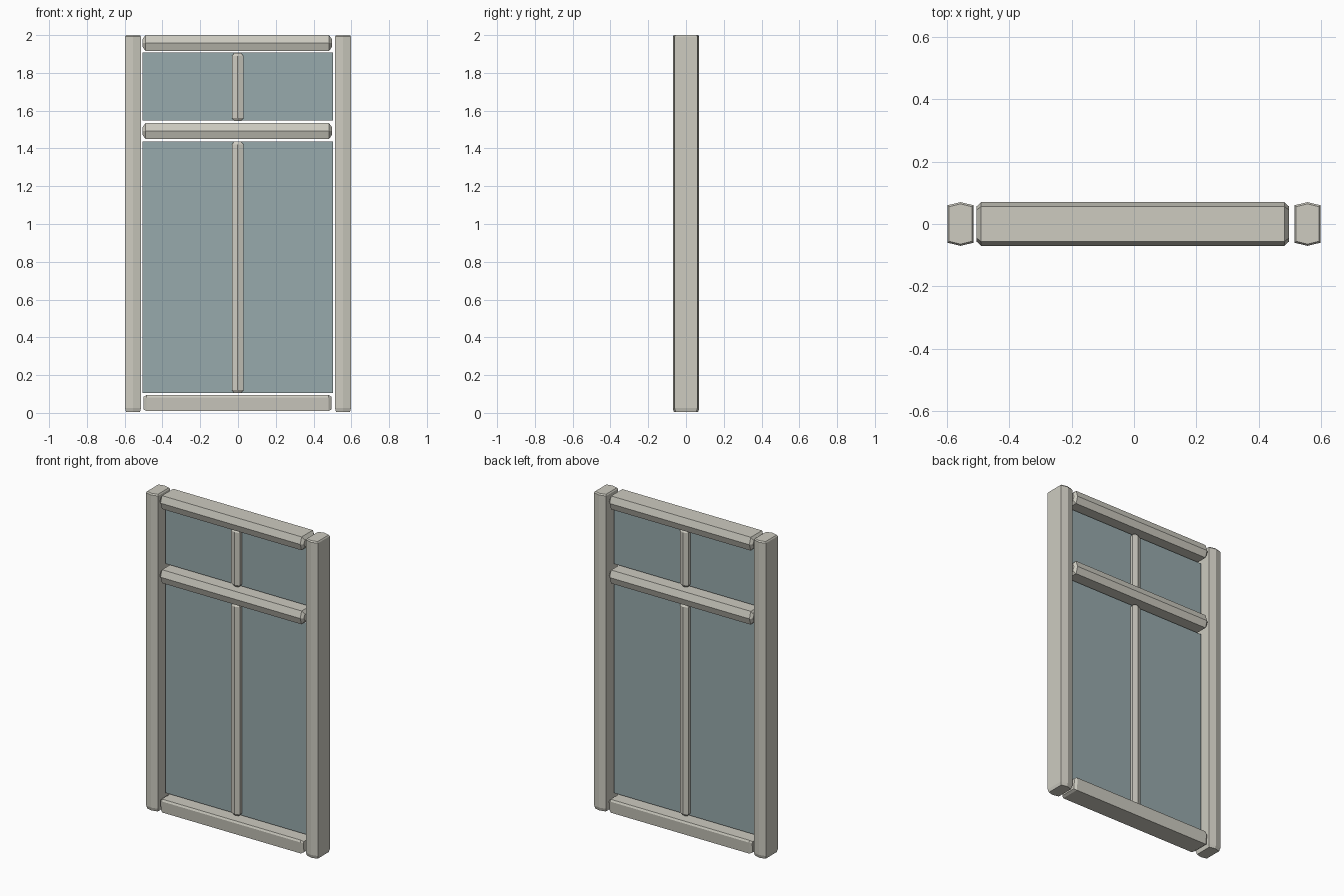
import bpy

cube = bpy.data.objects.get("Cube")
if cube:
    bpy.data.objects.remove(cube, do_unlink=True)


def material(name, rgb, alpha=1.0):
    mat = bpy.data.materials.new(name)
    mat.use_nodes = True
    mat.diffuse_color = (*rgb, alpha)
    shader = mat.node_tree.nodes["Principled BSDF"]
    shader.inputs["Base Color"].default_value = (*rgb, 1.0)
    shader.inputs["Alpha"].default_value = alpha
    shader.inputs["Roughness"].default_value = 0.8
    return mat


PAINT = material("pale_stone_paint", (0.61, 0.597, 0.53))
GLASS = material("blue_grey_glass", (0.31, 0.40, 0.413), 0.85)


def add_mesh(name, verts, faces, mat):
    mesh = bpy.data.meshes.new(name)
    mesh.from_pydata(verts, [], faces)
    mesh.materials.append(mat)
    obj = bpy.data.objects.new(name, mesh)
    bpy.context.collection.objects.link(obj)
    return obj


def bar(name, axis, centre, start, end, half, flat, ridge, shift=0.0,
        tips=(0.015, 0.015), squeeze=(0.5, 0.8)):
    """Six-sided bar with ridges front and back and chamfered ends."""
    section = [(-half, -flat), (shift, -ridge), (half, -flat),
               (half, flat), (shift, ridge), (-half, flat)]
    rings = [(start, squeeze), (start + tips[0], (1, 1)),
             (end - tips[1], (1, 1)), (end, squeeze)]
    verts = []
    for along, (sw, sd) in rings:
        for w, d in section:
            across = centre + w * sw
            verts.append((along, d * sd, across) if axis == "x"
                         else (across, d * sd, along))
    n = len(section)
    faces = [tuple(range(n)), tuple(reversed(range(3 * n, 4 * n)))]
    for r in range(3):
        for i in range(n):
            j = (i + 1) % n
            faces.append((r * n + i, (r + 1) * n + i, (r + 1) * n + j, r * n + j))
    # Bars along z have the opposite handedness
    if axis == "x":
        faces = [tuple(reversed(f)) for f in faces]
    obj = add_mesh(name, verts, [tuple(reversed(f)) for f in faces], PAINT)
    # Make every face point outwards
    import bmesh
    bm = bmesh.new()
    bm.from_mesh(obj.data)
    bmesh.ops.recalc_face_normals(bm, faces=bm.faces)
    bm.to_mesh(obj.data)
    bm.free()
    return obj


# Upright side posts
for name, side in (("right_post", -1), ("left_post", 1)):
    bar(name, "z", side * 0.556, 0.005, 2.0, 0.042, 0.06, 0.07,
        tips=(0.02, 0.008), squeeze=(0.88, 0.92))

# Horizontal rails
bar("top_rail", "x", 1.958, -0.505, 0.497, 0.042, 0.056, 0.07)
bar("middle_rail", "x", 1.492, -0.505, 0.497, 0.042, 0.056, 0.07)
bar("bottom_rail", "x", 0.052, -0.5, 0.495, 0.042, 0.061, 0.067,
    shift=0.03, squeeze=(0.8, 0.85))

# Thin glazing bars
for name, low, high in (("upper_glazing_bar", 1.545, 1.905),
                        ("lower_glazing_bar", 0.105, 1.437)):
    bar(name, "z", -0.002, low, high, 0.03, 0.022, 0.032, squeeze=(0.6, 0.7))

# Glass panes
for name, low, high in (("upper_pane", 1.547, 1.907),
                        ("lower_pane", 0.105, 1.437)):
    add_mesh(name, [(-0.505, 0, low), (0.502, 0, low),
                    (0.502, 0, high), (-0.505, 0, high)], [(0, 1, 2, 3)], GLASS)
